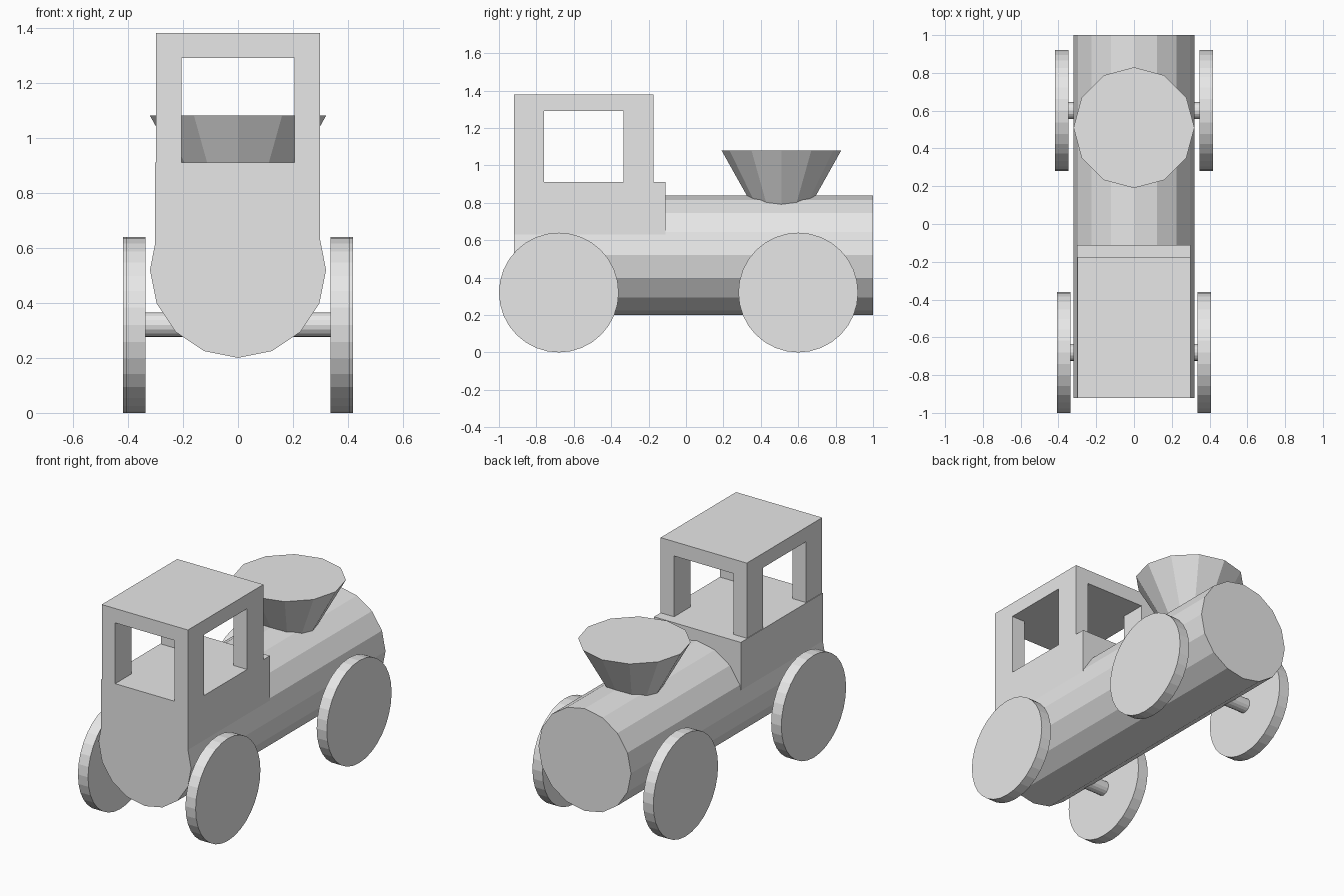
import bpy
import bmesh
from math import pi
from mathutils import Matrix, Vector

default = bpy.data.objects.get("Cube")
if default:
    bpy.data.objects.remove(default, do_unlink=True)

# Single flat grey
grey = bpy.data.materials.new("plain_grey")
grey.use_nodes = True
colour = (0.8, 0.8, 0.8, 1)
grey.diffuse_color = colour
grey.node_tree.nodes["Principled BSDF"].inputs["Base Color"].default_value = colour


def finish(name, bm):
    bmesh.ops.recalc_face_normals(bm, faces=bm.faces)
    mesh = bpy.data.meshes.new(name)
    bm.to_mesh(mesh)
    bm.free()
    mesh.materials.append(grey)
    obj = bpy.data.objects.new(name, mesh)
    bpy.context.collection.objects.link(obj)
    return obj


def box(name, low, high):
    low, high = Vector(low), Vector(high)
    bm = bmesh.new()
    bmesh.ops.create_cube(bm, size=1)
    bmesh.ops.scale(bm, vec=high - low, verts=bm.verts)
    bmesh.ops.translate(bm, vec=(low + high) / 2, verts=bm.verts)
    return finish(name, bm)


def cone(name, centre, r1, r2, depth, sides, axis="Z"):
    turn = {"X": Matrix.Rotation(pi / 2, 4, "Y"),
            "Y": Matrix.Rotation(pi / 2, 4, "X"),
            "Z": Matrix.Identity(4)}[axis]
    bm = bmesh.new()
    bmesh.ops.create_cone(bm, cap_ends=True, segments=sides, radius1=r1,
                          radius2=r2, depth=depth,
                          matrix=Matrix.Translation(centre) @ turn)
    return finish(name, bm)


# Boiler running the full length
cone("boiler", (0, 0.04, 0.52), 0.32, 0.32, 1.92, 16, "Y")

# Flared funnel, its narrow end sunk into the boiler
cone("funnel", (0, 0.51, 0.89), 0.107, 0.32, 0.38, 12)

# Cab: solid base, four corner posts and a flat roof
back, front, half = -0.92, -0.175, 0.298
sill, eave = 0.91, 1.29
box("cab_base", (-0.302, back, 0.60), (half, -0.11, sill))
box("cab_roof", (-half, back, eave), (half, front, 1.38))
for end, y0, y1 in (("back", back, -0.76), ("front", -0.335, front)):
    for side, x0, x1 in (("right", -half, -0.205), ("left", 0.205, half)):
        box(f"{end}_{side}_post", (x0, y0, sill), (x1, y1, eave))

# Axles and wheels; the rear pair sits slightly closer in
for end, y, x in (("rear", -0.68, 0.372), ("front", 0.60, 0.383)):
    cone(f"{end}_axle", (0, y, 0.32), 0.045, 0.045, 2 * x, 16, "X")
    for side, sign in (("right", -1), ("left", 1)):
        cone(f"{end}_{side}_wheel", (sign * x, y, 0.32), 0.32, 0.32, 0.07, 32, "X")
